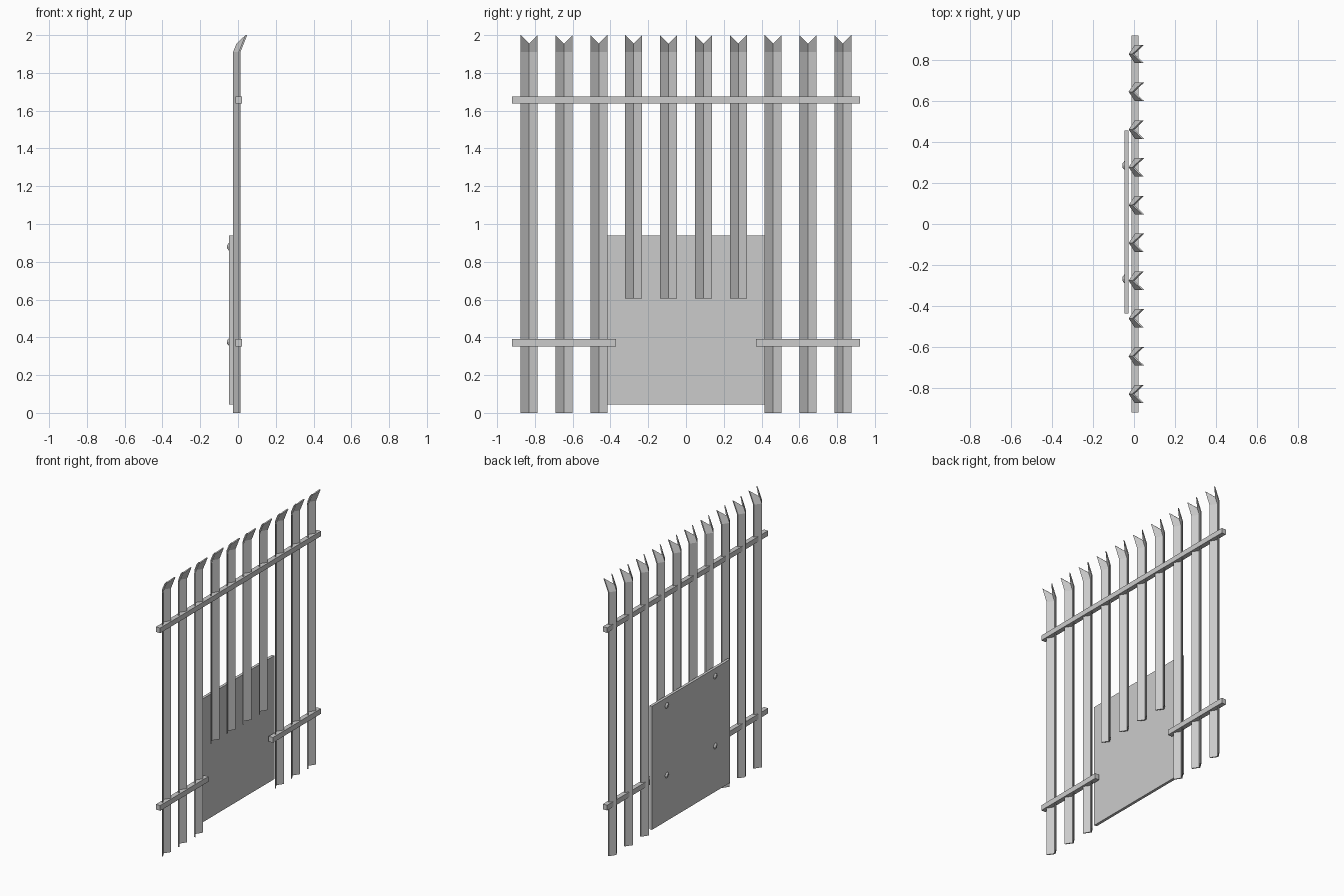
import bpy, bmesh
from math import pi
from mathutils import Matrix

if "Cube" in bpy.data.objects:
    bpy.data.objects.remove(bpy.data.objects["Cube"])

def finish(name, bm):
    bmesh.ops.recalc_face_normals(bm, faces=bm.faces)
    me = bpy.data.meshes.new(name)
    bm.to_mesh(me)
    bm.free()
    ob = bpy.data.objects.new(name, me)
    bpy.context.collection.objects.link(ob)
    return ob

def box(name, x0, x1, y0, y1, z0, z1):
    bm = bmesh.new()
    bmesh.ops.create_cube(bm, size=1)
    for v in bm.verts:
        v.co.x = x0 + (v.co.x + 0.5) * (x1 - x0)
        v.co.y = y0 + (v.co.y + 0.5) * (y1 - y0)
        v.co.z = z0 + (v.co.z + 0.5) * (z1 - z0)
    return finish(name, bm)

# V-shaped pale section (x, y): outer skin, then inner skin
W = 0.045
SECTION = [(0.004, -W), (-0.026, 0), (0.004, W), (0.013, W), (-0.016, 0), (0.013, -W)]
BEND, LEAN = 1.91, 0.4

def pale(name, y, bottom):
    bm = bmesh.new()
    rings = []
    for level in range(3):
        ring = []
        for px, py in SECTION:
            # top edge is notched at the fold and leans outward
            z = (bottom, BEND, 1.955 if py == 0 else 2.0)[level]
            x = px + max(0, z - BEND) * LEAN
            ring.append(bm.verts.new((x, y + py, z)))
        rings.append(ring)
    for a, b in zip(rings, rings[1:]):
        for i in range(6):
            j = (i + 1) % 6
            bm.faces.new((a[i], a[j], b[j], b[i]))
    for r in (rings[0], rings[2]):
        bm.faces.new((r[0], r[1], r[4], r[5]))
        bm.faces.new((r[1], r[2], r[3], r[4]))
    return finish(name, bm)

# Ten pales, the middle four cut short above the opening
for i in range(10):
    pale("pale", (i - 4.5) * 0.1845, 0.605 if 3 <= i <= 6 else 0.0)

# Rails: full upper rail, split lower rail
box("upper_rail", -0.013, 0.021, -0.92, 0.92, 1.638, 1.675)
box("lower_rail_left", -0.013, 0.021, -0.92, -0.37, 0.352, 0.39)
box("lower_rail_right", -0.013, 0.021, 0.37, 0.92, 0.352, 0.39)

# Patch panel behind the pales
box("patch_panel", -0.047, -0.027, -0.438, 0.456, 0.044, 0.938)

# Low domed bolt heads on the outside of the panel
for y in (-0.268, 0.286):
    for z in (0.375, 0.88):
        bm = bmesh.new()
        bmesh.ops.create_cone(bm, cap_ends=True, segments=8, radius1=0.024,
                              radius2=0.009, depth=0.012,
                              matrix=Matrix.Translation((-0.051, y, z)) @ Matrix.Rotation(-pi / 2, 4, 'Y'))
        finish("bolt_head", bm)
